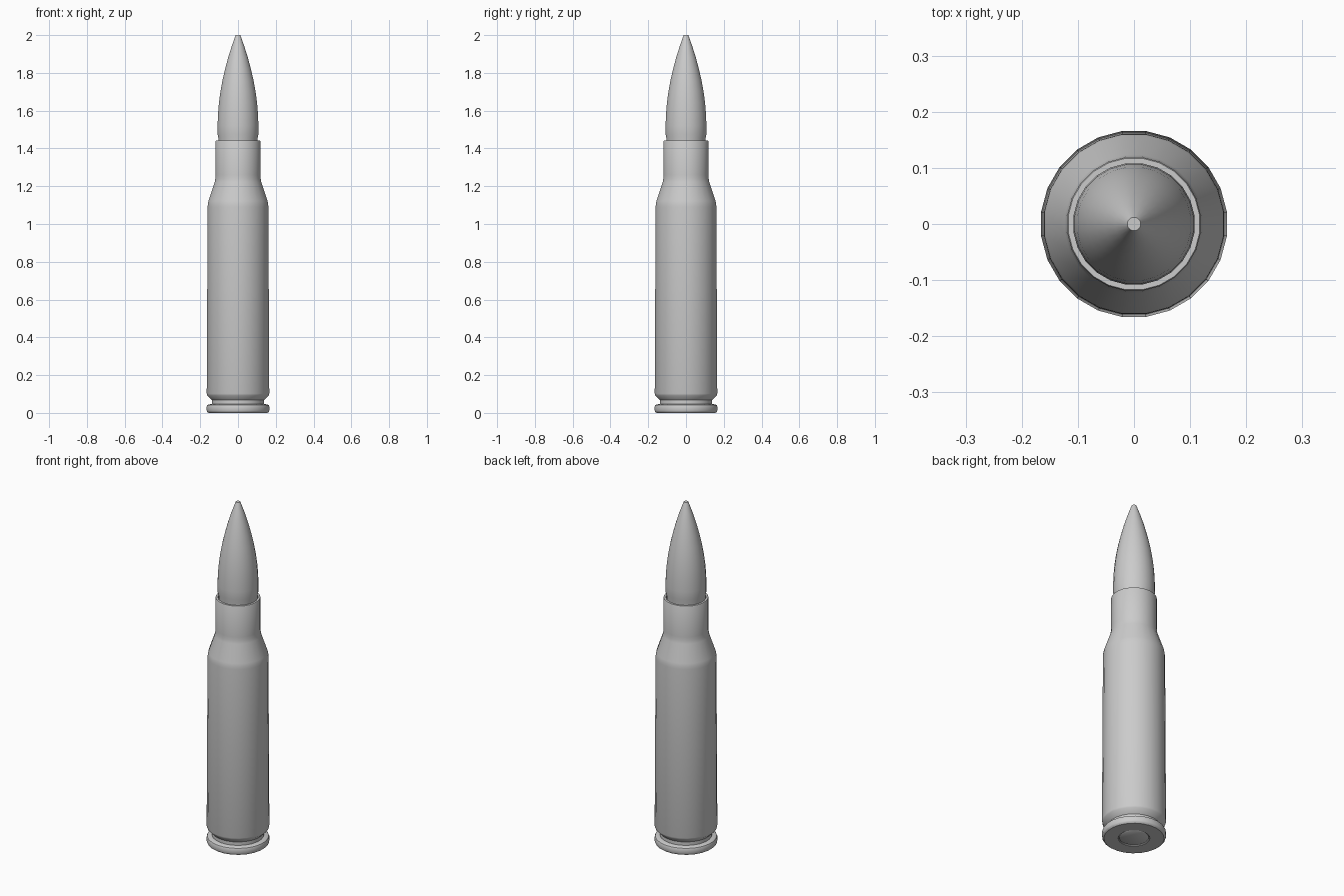
import bpy, math

if "Cube" in bpy.data.objects:
    bpy.data.objects.remove(bpy.data.objects["Cube"])

SIDES = 24


def lathe(name, profile, angle=35):
    """Spin (radius, z) points round z; ends with radius 0 become a flat cap."""
    verts, faces, rings = [], [], []
    for r, z in profile:
        start = len(verts)
        for i in range(SIDES):
            a = 2 * math.pi * (i + 0.5) / SIDES
            verts.append((r * math.cos(a), r * math.sin(a), z))
        rings.append(start)
    for a, b in zip(rings, rings[1:]):
        for i in range(SIDES):
            j = (i + 1) % SIDES
            faces.append((a + i, a + j, b + j, b + i))
    faces.append(tuple(range(SIDES))[::-1])
    faces.append(tuple(rings[-1] + i for i in range(SIDES)))
    mesh = bpy.data.meshes.new(name)
    mesh.from_pydata(verts, [], faces)
    obj = bpy.data.objects.new(name, mesh)
    bpy.context.collection.objects.link(obj)
    bpy.context.view_layer.objects.active = obj
    bpy.ops.object.select_all(action='DESELECT')
    obj.select_set(True)
    bpy.ops.object.shade_smooth_by_angle(angle=math.radians(angle))
    return obj


# Case: primer pocket, rim, extractor groove, tapered body, shoulder, neck
lathe("case", [
    (0.080, 0.012), (0.080, 0.003), (0.083, 0.0),
    (0.157, 0.0), (0.164, 0.005), (0.167, 0.012),
    (0.167, 0.034), (0.164, 0.041), (0.157, 0.045),
    (0.139, 0.047), (0.139, 0.067), (0.164, 0.092), (0.167, 0.102),
    (0.162, 1.09), (0.161, 1.105), (0.158, 1.122),
    (0.124, 1.222), (0.121, 1.24), (0.120, 1.26),
    (0.120, 1.437), (0.118, 1.441), (0.107, 1.441), (0.106, 1.42),
])

# Primer: small disc set in the base
lathe("primer", [
    (0.072, 0.001), (0.077, 0.004), (0.077, 0.014),
])

# Bullet: crimp groove, straight shank, curved nose with a small flat tip
lathe("bullet", [
    (0.105, 1.40), (0.105, 1.455), (0.109, 1.475),
    (0.109, 1.52), (0.107, 1.58), (0.102, 1.64), (0.094, 1.70),
    (0.083, 1.76), (0.069, 1.82), (0.053, 1.88), (0.034, 1.94),
    (0.016, 1.99), (0.012, 2.0),
])
